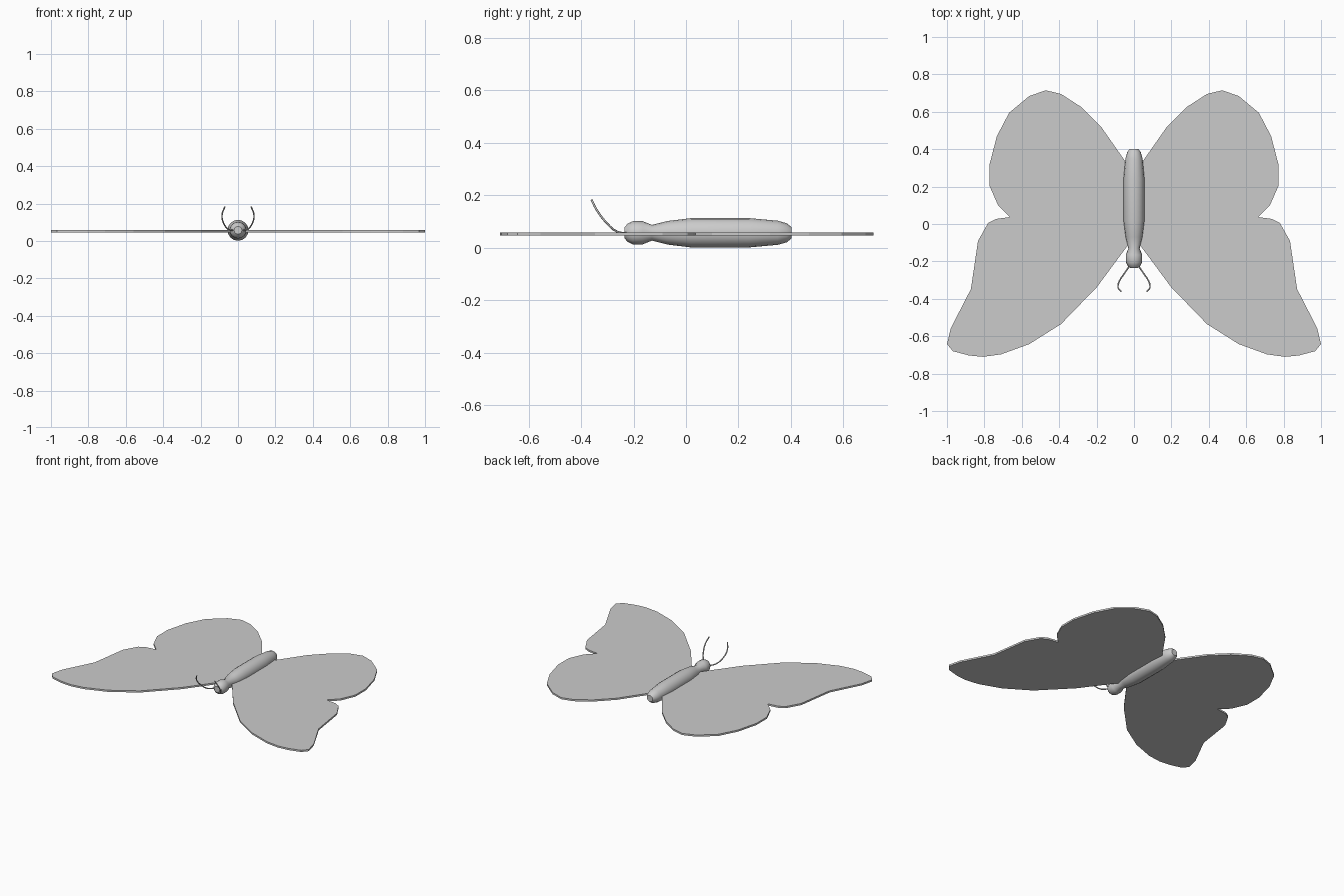
import bpy, bmesh, math
from mathutils import Matrix

if "Cube" in bpy.data.objects:
    bpy.data.objects.remove(bpy.data.objects["Cube"])

ZC = 0.057  # height of the body axis


def finish(bm, name, angle=None):
    bmesh.ops.recalc_face_normals(bm, faces=bm.faces)
    me = bpy.data.meshes.new(name)
    bm.to_mesh(me)
    bm.free()
    ob = bpy.data.objects.new(name, me)
    bpy.context.collection.objects.link(ob)
    if angle:
        bpy.ops.object.select_all(action='DESELECT')
        ob.select_set(True)
        bpy.context.view_layer.objects.active = ob
        bpy.ops.object.shade_smooth_by_angle(angle=math.radians(angle))
    return ob


# Body and head: profile (y, radius) turned around the y axis
profile = [(-0.235, 0), (-0.235, 0.021), (-0.222, 0.035), (-0.203, 0.044), (-0.165, 0.044),
           (-0.13, 0.030), (-0.07, 0.045), (0.02, 0.056), (0.24, 0.056),
           (0.35, 0.046), (0.385, 0.036), (0.402, 0.022), (0.402, 0)]
bm = bmesh.new()
pts = [bm.verts.new((r, y, 0)) for y, r in profile]
edges = [bm.edges.new(p) for p in zip(pts, pts[1:])]
bmesh.ops.spin(bm, geom=pts + edges, cent=(0, 0, 0), axis=(0, 1, 0),
               angle=math.tau, steps=16, use_merge=True)
bmesh.ops.remove_doubles(bm, verts=bm.verts, dist=0.0005)
bmesh.ops.transform(bm, matrix=Matrix.Translation((0, 0, ZC)), verts=bm.verts)
finish(bm, "body", 40)

# Wings: one outline, extruded to a thin plate, mirrored
outline = [(0.0, 0.28), (0.05, 0.34), (0.176, 0.52), (0.283, 0.626), (0.39, 0.695), (0.472, 0.715),
           (0.56, 0.684), (0.668, 0.594), (0.733, 0.47), (0.772, 0.32), (0.772, 0.203),
           (0.727, 0.10), (0.663, 0.037), (0.738, 0.027), (0.78, 0.005), (0.834, -0.09),
           (0.872, -0.348), (0.979, -0.556), (1.0, -0.642), (0.968, -0.68), (0.882, -0.703),
           (0.807, -0.71), (0.711, -0.697), (0.56, -0.642), (0.39, -0.535), (0.198, -0.337),
           (0.045, -0.13), (0.0, -0.08)]
for side, label in ((1, "left"), (-1, "right")):
    bm = bmesh.new()
    face = bm.faces.new([bm.verts.new((side * x, y, 0.046)) for x, y in outline])
    ext = bmesh.ops.extrude_face_region(bm, geom=[face], use_keep_orig=True)
    for v in ext["geom"]:
        if isinstance(v, bmesh.types.BMVert):
            v.co.z += 0.012
    finish(bm, label + "_wing")

# Antennae: thin bent tubes
path = [(0.018, -0.215, 0.057), (0.05, -0.262, 0.061), (0.078, -0.305, 0.097),
        (0.085, -0.340, 0.143), (0.070, -0.360, 0.183)]
for side, label in ((1, "left"), (-1, "right")):
    cu = bpy.data.curves.new(label + "_antenna", 'CURVE')
    cu.dimensions = '3D'
    cu.bevel_depth = 0.004
    cu.bevel_resolution = 1
    cu.resolution_u = 3
    cu.use_fill_caps = True
    sp = cu.splines.new('BEZIER')
    sp.bezier_points.add(len(path) - 1)
    for p, (x, y, z) in zip(sp.bezier_points, path):
        p.co = (side * x, y, z)
        p.handle_left_type = p.handle_right_type = 'AUTO'
    bpy.context.collection.objects.link(bpy.data.objects.new(label + "_antenna", cu))
